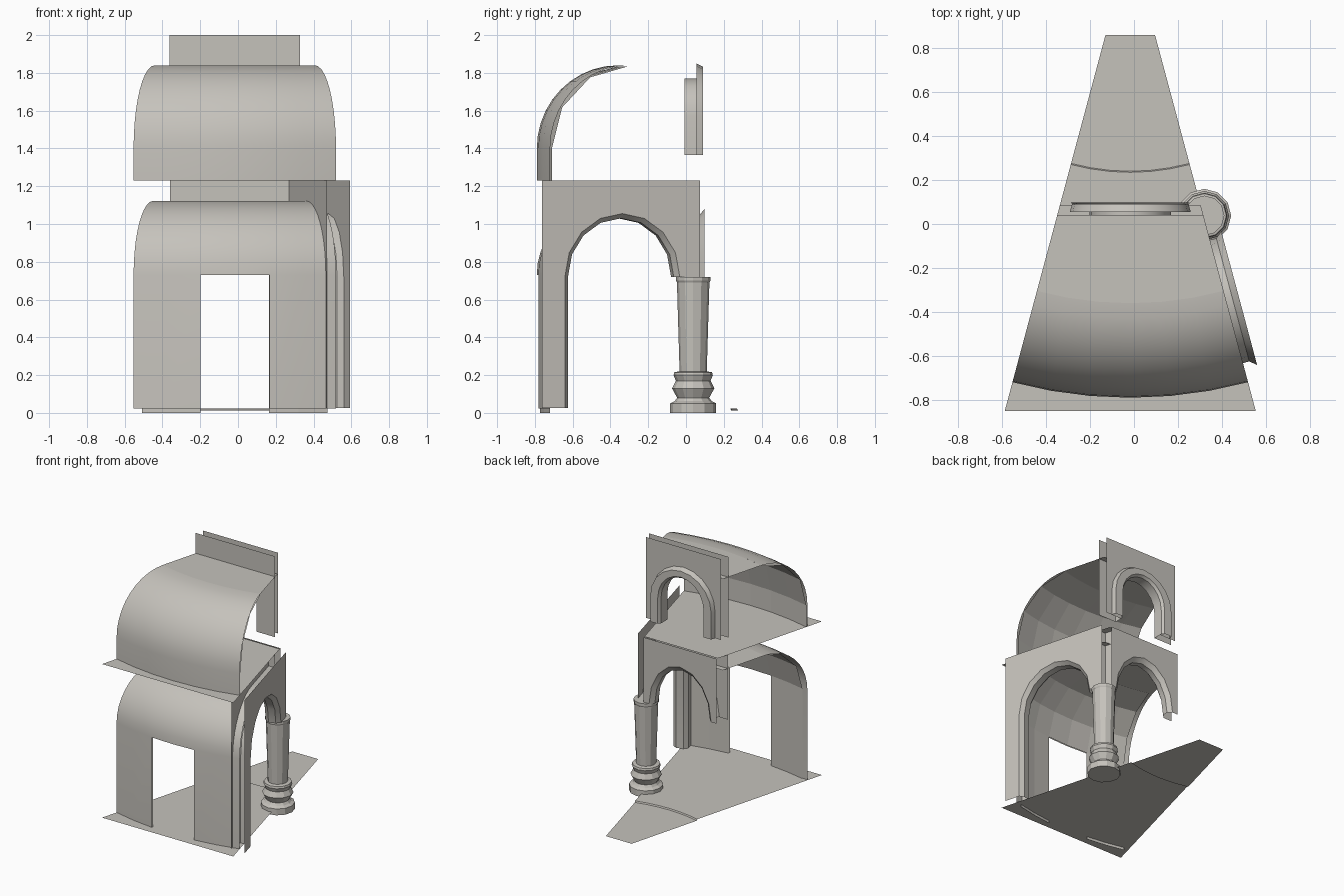
import bpy, bmesh, math
from mathutils import Vector

if "Cube" in bpy.data.objects:
    bpy.data.objects.remove(bpy.data.objects["Cube"])

HALF = 15                            # half angle of the wedge, degrees
SLOPE = math.radians(HALF)
AX, AY = -0.017, 1.28                # centre the wedge turns around
DOOR = 5.06                          # half angle of the doorway

stone = bpy.data.materials.new("warm_grey_stone")
stone.use_nodes = True
STONE_RGB = (0.56, 0.54, 0.5, 1)
stone.diffuse_color = STONE_RGB
stone.node_tree.nodes["Principled BSDF"].inputs["Base Color"].default_value = STONE_RGB


def finish(name, bm, smooth=None):
    bmesh.ops.remove_doubles(bm, verts=bm.verts, dist=0.0005)
    me = bpy.data.meshes.new(name)
    bm.to_mesh(me)
    bm.free()
    me.materials.append(stone)
    ob = bpy.data.objects.new(name, me)
    bpy.context.collection.objects.link(ob)
    if smooth:
        bpy.ops.object.select_all(action='DESELECT')
        ob.select_set(True)
        bpy.context.view_layer.objects.active = ob
        bpy.ops.object.shade_smooth_by_angle(angle=math.radians(smooth))
    return ob


def face(bm, pts):
    bm.faces.new([bm.verts.new(p) for p in pts])


def edge_x(y, side):
    return AX + side * math.tan(SLOPE) * (AY - y)


def polar(r, degrees, z):
    a = math.radians(degrees)
    return Vector((AX + r * math.sin(a), AY - r * math.cos(a), z))


def straight(y, z):
    return [Vector((edge_x(y, s), y, z)) for s in (-1, 1)]


def curved(r, z):
    return [polar(r, HALF * (i / 3 - 1), z) for i in range(7)]


def slab(name, front, rear):
    bm = bmesh.new()
    face(bm, front + rear[::-1])
    return finish(name, bm)


def sweep(name, profile, half=HALF, door_top=0, smooth=40):
    """Turn an (r, z) profile through the wedge, leaving a doorway."""
    bm = bmesh.new()
    mid = (half + DOOR) / 2
    angles = [-half, -mid, -DOOR, 0, DOOR, mid, half]
    for a, b in zip(angles, angles[1:]):
        for (r0, z0), (r1, z1) in zip(profile, profile[1:]):
            if (z0 + z1) / 2 > door_top or abs(a + b) / 2 > DOOR:
                face(bm, [polar(r0, a, z0), polar(r0, b, z0), polar(r1, b, z1), polar(r1, a, z1)])
    return finish(name, bm, smooth)


def vault_profile(r, base, spring, top, rx, n=10):
    pts = [(r, base)]
    for i in range(n + 1):
        t = math.pi / 2 * i / n
        pts.append((r - rx * (1 - math.cos(t)), spring + (top - spring) * math.sin(t)))
    return pts


def arch(uc, r, rise, spring, b0, b1, n=10):
    """Arch outline: first foot, curve, second foot."""
    pts = [(uc - r, b0)] if b0 < spring else []
    for i in range(n + 1):
        t = math.pi * i / n
        pts.append((uc - r * math.cos(t), spring + rise * math.sin(t)))
    return pts + ([(uc + r, b1)] if b1 < spring else [])


def arch_panel(name, place, d, u0, u1, top, line):
    """Flat wall with an arch cut up from its foot."""
    bm = bmesh.new()
    (ua, za), (ub, zb) = line[0], line[-1]
    rows = [((u0, za), (ua, za))] + list(zip(line, line[1:])) + [((ub, zb), (u1, zb))]
    for (p, zp), (q, zq) in rows:
        if abs(p - q) > 0.0001:
            face(bm, [place(p, d, zp), place(q, d, zq), place(q, d, top), place(p, d, top)])
    return finish(name, bm)


def loft(name, place, sections, smooth=35):
    """Skin between arch outlines, each given as (depth, outline)."""
    bm = bmesh.new()
    for (d0, l0), (d1, l1) in zip(sections, sections[1:]):
        for i in range(len(l0) - 1):
            face(bm, [place(*p) for p in (
                (l0[i][0], d0, l0[i][1]), (l0[i + 1][0], d0, l0[i + 1][1]),
                (l1[i + 1][0], d1, l1[i + 1][1]), (l1[i][0], d1, l1[i][1]))])
    return finish(name, bm, smooth)


# Floors
slab("ground_floor", straight(-0.85, 0.022), curved(1.045, 0.022))
slab("inner_floor", curved(1.04, 0.012), straight(0.86, 0.012))
slab("upper_floor", straight(-0.85, 1.23), straight(0.085, 1.23))
sweep("floor_step", [(1.045, 0.022), (1.04, 0.012)])

# Outer walls running into vaults, with a doorway below and flat roofs behind
sweep("lower_vault", vault_profile(2.07, 0.022, 0.73, 1.122, 0.4), door_top=0.7)
sweep("upper_vault", vault_profile(2.07, 1.23, 1.4, 1.84, 0.43))
slab("lower_ceiling", curved(1.67, 1.122), straight(0.04, 1.122))
slab("upper_roof", curved(1.64, 1.84), straight(0.04, 1.84))

# Coarse faceted linings inside the vaults
sweep("lower_lining", vault_profile(2.06, 0, 0.73, 1.115, 0.41, 3), half=13.8, door_top=0.7, smooth=None)
sweep("upper_lining", vault_profile(2.06, 1.23, 1.4, 1.835, 0.42, 3), smooth=None)


# Wall frames: distance along, depth outward, height
def back(u, d, z):
    return Vector((AX + u, d, z))


def side(u, d, z):
    c, s = math.cos(SLOPE), math.sin(SLOPE)
    return Vector((edge_x(0, 1) + u * s + d * c, -u * c + d * s, z))


# Upper back window: two panels, a tunnel and a raised surround
opening = arch(0, 0.185, 0.2, 1.57, 1.365, 1.365)
rim = arch(0, 0.275, 0.28, 1.57, 1.365, 1.365)
lip = arch(0, 0.265, 0.262, 1.57, 1.365, 1.365)
inner_lip = arch(0, 0.2, 0.215, 1.57, 1.365, 1.365)
for label, y in (("front", -0.008), ("rear", 0.055)):
    arch_panel("window_panel_" + label, back, y, edge_x(y, -1) - AX, edge_x(y, 1) - AX, 2.0, opening)
loft("window_surround", back, [(-0.008, opening), (0.07, opening), (0.09, inner_lip), (0.09, lip), (0.055, rim)])

# Lower back arch, springing from the column
low = arch(0, 0.27, 0.36, 0.72, 0.72, 0.72, 8)
low_in = arch(0, 0.24, 0.325, 0.72, 0.72, 0.72, 8)
for label, y in (("front", -0.005), ("rear", 0.098)):
    arch_panel("back_arch_panel_" + label, back, y, edge_x(y, -1) - AX, edge_x(y, 1) - AX, 1.23, low)
loft("back_arch_lining", back, [(-0.005, low), (0.025, low_in), (0.07, low_in), (0.098, low)])

# Side arch, its outer leg reaching the ground
sa = arch(0.365, 0.315, 0.335, 0.72, 0.72, 0.025, 8)
sa_in = arch(0.365, 0.29, 0.31, 0.72, 0.72, 0.025, 8)
arch_panel("side_arch_panel_inner", side, -0.055, -0.09, 0.765, 1.23, sa)
arch_panel("side_arch_panel_outer", side, 0.06, -0.06, 0.805, 1.23, sa)
loft("side_arch_lining", side, [(-0.055, sa), (-0.025, sa_in), (0.03, sa_in), (0.06, sa)])

# Corner column with a turned base
column = [(0, 0), (0.122, 0), (0.122, 0.05), (0.098, 0.062), (0.085, 0.08), (0.112, 0.13),
          (0.092, 0.17), (0.104, 0.2), (0.1, 0.215), (0.072, 0.22), (0.086, 0.69),
          (0.091, 0.7), (0.091, 0.72), (0, 0.72)]
bm = bmesh.new()
SIDES = 12
for i in range(SIDES):
    a, b = (2 * math.pi * (i + k) / SIDES for k in (0, 1))
    for (r0, z0), (r1, z1) in zip(column, column[1:]):
        ring = [(r0, a, z0), (r0, b, z0), (r1, b, z1), (r1, a, z1)]
        pts = [Vector((0.32 + r * math.cos(t), 0.038 + r * math.sin(t), z)) for r, t, z in ring]
        if r0 == 0:
            pts = pts[1:]
        elif r1 == 0:
            pts = pts[:3]
        face(bm, pts)
finish("corner_column", bm)
